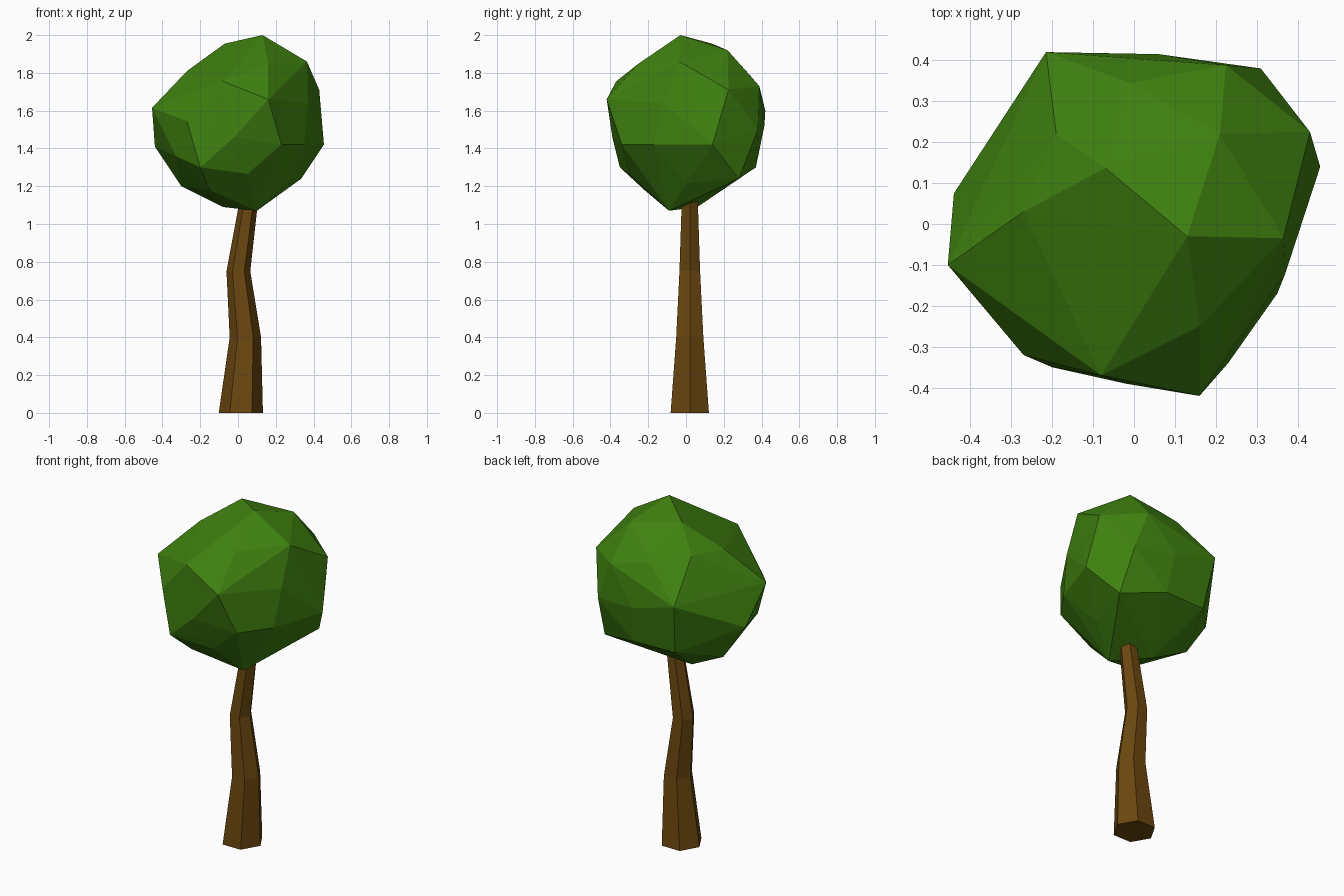
import bpy, bmesh, math


def finish(bm, name, color):
    bmesh.ops.recalc_face_normals(bm, faces=bm.faces)
    mesh = bpy.data.meshes.new(name)
    bm.to_mesh(mesh)
    bm.free()
    obj = bpy.data.objects.new(name, mesh)
    bpy.context.collection.objects.link(obj)
    mat = bpy.data.materials.new(name + "_paint")
    mat.diffuse_color = (*color, 1)
    mesh.materials.append(mat)
    return obj


# Trunk: crooked, tapering six-sided tube (height, centre x, radius)
SIDES = 6
bm = bmesh.new()
rings = []
for z, cx, r in [(0, 0.015, 0.117), (0.4, 0.039, 0.083),
                 (0.75, 0.002, 0.063), (1.18, 0.066, 0.047)]:
    rings.append([bm.verts.new((cx + r * math.cos(i * math.tau / SIDES),
                                0.02 + r * math.sin(i * math.tau / SIDES), z))
                  for i in range(SIDES)])
for a, b in zip(rings, rings[1:]):
    for i in range(SIDES):
        j = (i + 1) % SIDES
        bm.faces.new((a[i], a[j], b[j], b[i]))
bm.faces.new(rings[0])
bm.faces.new(rings[-1])
finish(bm, "trunk", (0.147, 0.063, 0.005))

# Crown: faceted hull around its key corners, listed in tiers from the top
tiers = [
    [(0.13, -0.03, 2.0), (-0.07, 0.137, 1.955), (0.21, 0.22, 1.92)],
    [(0.365, -0.035, 1.86), (0.16, -0.25, 1.85), (-0.27, 0.03, 1.81),
     (-0.19, 0.22, 1.82), (-0.01, 0.345, 1.78), (-0.08, -0.37, 1.755),
     (0.43, 0.225, 1.71), (0.225, 0.388, 1.73)],
    [(0.16, -0.42, 1.66), (-0.455, -0.1, 1.615), (-0.27, -0.32, 1.545),
     (-0.215, 0.42, 1.6), (0.06, 0.415, 1.52), (0.31, 0.38, 1.5),
     (0.37, -0.12, 1.64)],
    [(-0.44, 0.075, 1.41), (0.455, 0.14, 1.42), (0.35, -0.17, 1.42),
     (0.23, -0.34, 1.42), (-0.02, -0.39, 1.46), (-0.33, -0.2, 1.36)],
    [(-0.2, -0.35, 1.3), (0.05, -0.3, 1.265), (0.335, 0.28, 1.24),
     (-0.18, 0.36, 1.3), (0.08, 0.37, 1.3), (-0.3, 0.08, 1.2)],
    [(-0.15, -0.22, 1.18), (0.26, 0.0, 1.215), (-0.08, 0.06, 1.09),
     (0.1, -0.09, 1.07)],
]
bm = bmesh.new()
for tier in tiers:
    for p in tier:
        bm.verts.new(p)
bmesh.ops.convex_hull(bm, input=bm.verts)
bmesh.ops.delete(bm, geom=[v for v in bm.verts if not v.link_faces],
                 context='VERTS')
finish(bm, "leaf_crown", (0.05, 0.22, 0.005))
